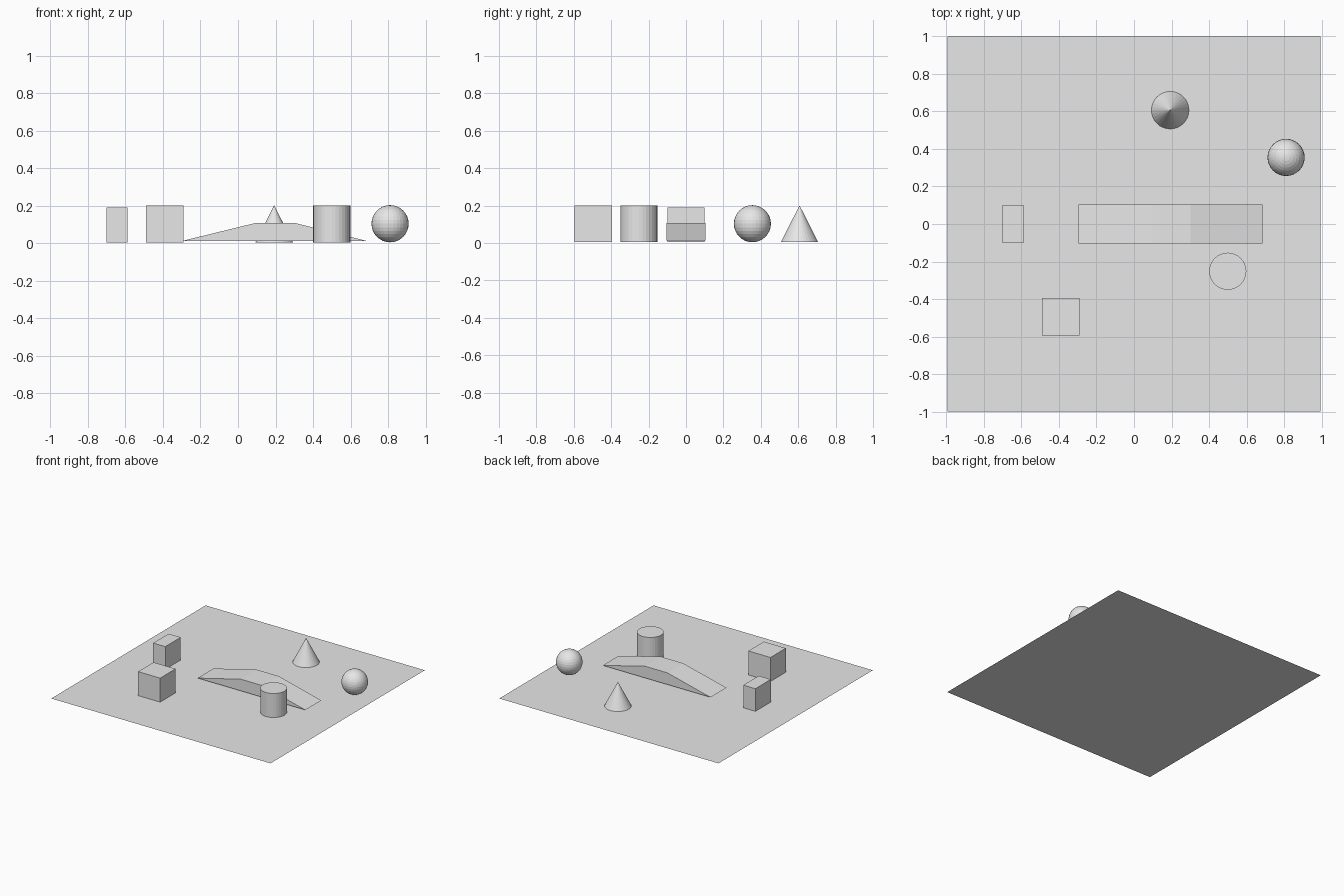
import bpy
import bmesh
from mathutils import Matrix, Vector

cube = bpy.data.objects.get("Cube")
if cube:
    bpy.data.objects.remove(cube, do_unlink=True)

GREY = (0.8, 0.8, 0.8, 1.0)
grey = bpy.data.materials.new("light_grey")
grey.use_nodes = True
grey.diffuse_color = GREY
grey.node_tree.nodes["Principled BSDF"].inputs["Base Color"].default_value = GREY

BASE = 0.004  # small gap that keeps the solids off the ground sheet
SIDES = 32


def add_part(name, bm, location=(0, 0, 0)):
    mesh = bpy.data.meshes.new(name)
    bm.to_mesh(mesh)
    bm.free()
    mesh.materials.append(grey)
    obj = bpy.data.objects.new(name, mesh)
    obj.location = location
    bpy.context.collection.objects.link(obj)
    return obj


def add_box(name, x, y, size):
    bm = bmesh.new()
    bmesh.ops.create_cube(bm, size=1, matrix=Matrix.Diagonal((*size, 1)))
    return add_part(name, bm, (x, y, BASE + size[2] / 2))


def add_round(name, x, y, radius, top_radius, height):
    bm = bmesh.new()
    bmesh.ops.create_cone(bm, cap_ends=True, segments=SIDES, radius1=radius,
                          radius2=top_radius, depth=height)
    bmesh.ops.remove_doubles(bm, verts=bm.verts, dist=0.0001)
    return add_part(name, bm, (x, y, BASE + height / 2))


# Flat ground sheet
bm = bmesh.new()
bmesh.ops.create_grid(bm, x_segments=1, y_segments=1, size=1,
                      matrix=Matrix.Diagonal((0.995, 1, 1, 1)))
add_part("ground_sheet", bm)

# Two boxes
add_box("small_box", -0.645, 0, (0.11, 0.2, 0.186))
add_box("large_box", -0.39, -0.495, (0.2, 0.2, 0.197))

# Cylinder and cone
add_round("cylinder", 0.5, -0.252, 0.099, 0.099, 0.197)
add_round("cone", 0.193, 0.607, 0.1, 0, 0.197)

# Ball
bm = bmesh.new()
bmesh.ops.create_uvsphere(bm, u_segments=SIDES, v_segments=16, radius=0.099)
add_part("ball", bm, (0.811, 0.355, BASE + 0.099))

# Ramp: side profile extruded across its width
profile = [(-0.295, 0.012), (0.684, 0.012), (0.3, 0.108), (0.098, 0.108)]
half_width = 0.103
bm = bmesh.new()
side = bm.faces.new([bm.verts.new((x, -half_width, z)) for x, z in profile])
swept = bmesh.ops.extrude_face_region(bm, geom=[side], use_keep_orig=True)
moved = [v for v in swept["geom"] if isinstance(v, bmesh.types.BMVert)]
bmesh.ops.translate(bm, verts=moved, vec=Vector((0, 2 * half_width, 0)))
bmesh.ops.recalc_face_normals(bm, faces=bm.faces)
add_part("ramp", bm)
